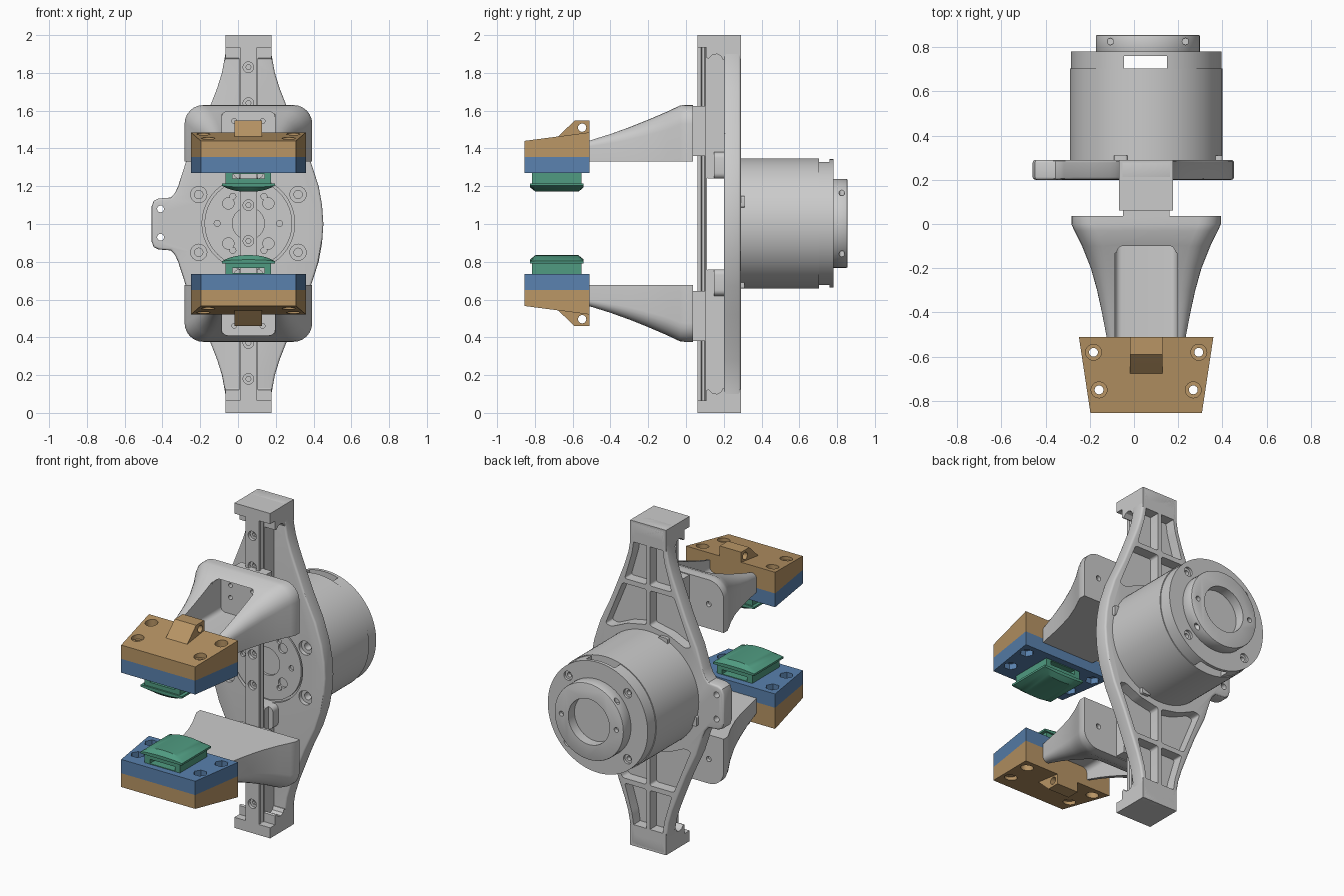
import bpy, bmesh, math
from mathutils import Vector

if "Cube" in bpy.data.objects:
    bpy.data.objects.remove(bpy.data.objects["Cube"])

CX, ZC = 0.055, 1.003   # shared centre line of motor, rail and jaws


def mesh_object(name, bm):
    bmesh.ops.recalc_face_normals(bm, faces=bm.faces)
    me = bpy.data.meshes.new(name)
    bm.to_mesh(me)
    bm.free()
    ob = bpy.data.objects.new(name, me)
    bpy.context.collection.objects.link(ob)
    return ob


def prism(name, pts, axis, a, b, r=0):
    """Extrude a 2D profile along an axis; r rounds the profile corners."""
    put = {'x': lambda p, t: (t, p[0], p[1]), 'y': lambda p, t: (p[0], t, p[1]),
           'z': lambda p, t: (p[0], p[1], t)}[axis]
    bm = bmesh.new()
    lo = [bm.verts.new(put(p, a)) for p in pts]
    hi = [bm.verts.new(put(p, b)) for p in pts]
    bm.faces.new(lo)
    bm.faces.new(hi)
    n = len(pts)
    for i in range(n):
        bm.faces.new((lo[i], lo[(i + 1) % n], hi[(i + 1) % n], hi[i]))
    if r:
        bmesh.ops.recalc_face_normals(bm, faces=bm.faces)
        sides = [bm.edges.get((lo[i], hi[i])) for i in range(n)]
        bmesh.ops.bevel(bm, geom=sides, offset=r, segments=5, profile=0.5,
                        affect='EDGES', clamp_overlap=True)
    return mesh_object(name, bm)


def box(name, x0, x1, y0, y1, z0, z1, r=0, axis='y'):
    q = {'x': (y0, y1, z0, z1, x0, x1), 'y': (x0, x1, z0, z1, y0, y1),
         'z': (x0, x1, y0, y1, z0, z1)}[axis]
    return prism(name, [(q[0], q[2]), (q[1], q[2]), (q[1], q[3]), (q[0], q[3])],
                 axis, q[4], q[5], r)


def cyl(name, u, v, r, axis, a, b, n=24):
    pts = [(u + r * math.cos(2 * math.pi * i / n), v + r * math.sin(2 * math.pi * i / n)) for i in range(n)]
    return prism(name, pts, axis, a, b)


def loft(name, rings):
    bm = bmesh.new()
    rows = [[bm.verts.new(p) for p in ring] for ring in rings]
    n = len(rows[0])
    for s, t in zip(rows, rows[1:]):
        for i in range(n):
            bm.faces.new((s[i], s[(i + 1) % n], t[(i + 1) % n], t[i]))
    bm.faces.new(rows[0])
    bm.faces.new(rows[-1])
    return mesh_object(name, bm)


def cut(ob, cutters):
    for c in cutters:
        c.hide_render = True
        m = ob.modifiers.new('cut', 'BOOLEAN')
        m.operation, m.solver, m.object = 'DIFFERENCE', 'EXACT', c
    bpy.context.view_layer.update()
    dg = bpy.context.evaluated_depsgraph_get()
    me = bpy.data.meshes.new_from_object(ob.evaluated_get(dg))
    ob.modifiers.clear()
    ob.data = me
    for c in cutters:
        bpy.data.objects.remove(c)


def polar(r, n, start=0.0):
    for i in range(n):
        a = start + 2 * math.pi * i / n
        yield CX + r * math.cos(a), ZC + r * math.sin(a)


# frame plate with side ear, rear pockets and front holes
wing = [(.12, 2.0), (.122, 1.9), (.14, 1.8), (.165, 1.72), (.2, 1.63), (.26, 1.48), (.33, 1.33), (.372, 1.2)]
right = [(CX + w, z) for w, z in wing] + [(CX + .39, 1.1), (CX + .397, 1.0), (CX + .39, .9)] + \
        [(CX + w, 2 - z) for w, z in reversed(wing)]
ear = [(-.333, 1.165), (-.355, 1.14), (-.42, 1.135), (-.447, 1.122), (-.458, 1.09)]
left = [(CX - w, 2 - z) for w, z in wing[:]] + [(x, 2 - z) for x, z in ear] + ear[::-1] + \
       [(CX - w, z) for w, z in reversed(wing)]
plate = prism('frame_plate', right + left, 'y', .2, .29)
bev = plate.modifiers.new('bevel', 'BEVEL')
bev.width, bev.segments, bev.limit_method, bev.angle_limit = .012, 3, 'ANGLE', 1.0
holes = []
for sx in (-1, 1):
    for sz in (-1, 1):
        for poly in ([(.012, 1.93), (.09, 1.93), (.11, 1.8), (.16, 1.63), (.012, 1.63)],
                     [(.012, 1.6), (.175, 1.6), (.29, 1.32), (.25, 1.31), (.14, 1.36), (.012, 1.385)]):
            holes.append(prism('c', [(CX + sx * x, 1 + sz * (z - 1)) for x, z in poly], 'y', .225, .35, .014))
        x, z = CX + sx * .263, ZC + sz * .153
        holes += [cyl('c', x, z, .043, 'y', .1, .225), cyl('c', x, z, .022, 'y', .1, .27)]
for z in (.93, 1.08):
    holes.append(cyl('c', -.41, z, .018, 'y', .1, .4))
holes.append(cyl('c', CX, ZC, .245, 'y', .1, .22, 64))
cut(plate, holes)

# drilled disc seen through the front of the plate
disc = cyl('front_disc', CX, ZC, .232, 'y', .205, .25, 64)
cut(disc, [cyl('c', x, z, .03, 'y', .1, .235) for x, z in polar(.15, 4, math.pi / 4)] +
    [cyl('c', x, z, .016, 'y', .1, .235) for x, z in polar(.165, 6)] +
    [cyl('c', CX, ZC, .085, 'y', .1, .235, 40)])

# hooked end blocks, rail supports and end stops
for s, tag in ((1, 'top'), (-1, 'bottom')):
    prof = [(.06, 2), (.29, 2), (.29, 1.87), (.195, 1.87), (.185, 1.89), (.165, 1.9), (.14, 1.895),
            (.12, 1.875), (.108, 1.88), (.108, 1.935), (.06, 1.935)]
    prism(tag + '_end_block', [(y, 1 + s * (z - 1)) for y, z in prof], 'x', CX - .122, CX + .122)
    z0, z1 = sorted((1 + s * .24, 1 + s * .92))
    box(tag + '_rail_support', CX - .05, CX + .05, .108, .21, z0, z1, .012, 'x')
    z0, z1 = sorted((1 + s * .24, 1 + s * .38))
    box(tag + '_end_stop', CX - .08, CX + .08, .147, .205, z0, z1, .03)

# grooved guide rail
half = [(.045, .06), (.045, .08), (.034, .085), (.034, .097), (.045, .102), (.045, .11)]
rail = prism('guide_rail', [(CX + x, y) for x, y in half] + [(CX - x, y) for x, y in half[::-1]], 'z', .065, 1.935)
cut(rail, [f for z in (.18, .37, .91, 1.10, 1.64, 1.83) for f in
           (cyl('c', CX, z, .028, 'y', 0, .08), cyl('c', CX, z, .014, 'y', 0, .1, 6))])

# motor: body, slotted rear ring and hollow end cap
cyl('motor_body', CX, ZC, .345, 'y', .28, .703, 96)
for x, z in polar(.335, 4, math.pi / 2 + .35):
    box('motor_mount_lug', x - .03, x + .03, .28, .31, z - .03, z + .03, .01)
ring = cyl('motor_rear_ring', CX, ZC, .34, 'y', .703, .78, 96)
cut(ring, [box('c', -.045, .15, .69, .76, .5, 1.5)] +
    [f for x, z in polar(.287, 4, math.pi / 4) for f in
     (cyl('c', x, z, .028, 'y', .765, .9), cyl('c', x, z, .014, 'y', .74, .9))])
cap = cyl('motor_end_cap', CX + .008, ZC, .235, 'y', .775, .855, 80)
bev = cap.modifiers.new('bevel', 'BEVEL')
bev.width, bev.segments, bev.limit_method, bev.angle_limit = .006, 2, 'ANGLE', 1.0
cap_cuts = [cyl('c', CX + .008, ZC, .14, 'y', .795, .95, 64)]
for sx in (-1, 1):
    for z0, z1 in ((.7, .86), (1.15, 1.3)):
        cap_cuts.append(cyl('c', CX + .008 + sx * .17, .825, .015, 'z', z0, z1))
    cap_cuts.append(cyl('c', CX + .008 + sx * .187, ZC, .015, 'y', .83, .95))
cut(cap, cap_cuts)

# upper jaw, mirrored to the lower jaw at the end
jaw = []

# arm: a flaring bracket with a channel along its top
spans = [(.037, .338, .30, .1), (0, .338, .30, .1), (-.03, .325, .298, .1), (-.1, .29, .265, .095),
         (-.2, .25, .222, .08), (-.3, .222, .182, .065), (-.4, .2, .146, .048), (-.515, .178, .11, .03)]
rings = []
for y, w, h, c in spans:
    arc = [(w - c + c * math.cos(a), h - c + c * math.sin(a)) for a in [i * math.pi / 12 for i in range(7)]]
    sec = [(w, 0)] + arc + [(-x, z) for x, z in reversed(arc)] + [(-w, 0)]
    rings.append([(CX + x, y, 1.33 + z) for x, z in sec])
arm = loft('upper_arm', rings)
cut(arm, [box('c', CX - .14, CX + .14, -.7, -.045, 1.37, 1.595, .03),
          box('c', CX - .14, CX + .14, -.7, -.13, 1.42, 1.9)] +
    [cyl('c', CX + sx * .075, z, .013, 'y', -.1, -.015, 16) for sx in (-1, 1) for z in (1.47, 1.545)] +
    [cyl('c', CX + sx * .235, 1.48, .016, 'y', .015, .1, 16) for sx in (-1, 1)])
jaw.append(arm)
jaw.append(box('upper_carriage', CX - .105, CX + .105, .03, .102, 1.36, 1.625))

# finger blocks: tapered tan clamp with tab, blue holder
bolts = [(CX - .238, -.58), (CX + .238, -.58), (CX - .213, -.75), (CX + .213, -.75)]
clamp = prism('upper_clamp_block', [(-.855, 1.355), (-.511, 1.355), (-.511, 1.485), (-.855, 1.44)], 'x', CX - 1, CX + 1)
for v in clamp.data.vertices:
    v.co.x = CX + (v.co.x - CX) * (.252 + .052 * (v.co.y + .855) / .344)
cut(clamp, [f for x, y in bolts for f in (cyl('c', x, y, .036, 'z', 1.43, 1.6), cyl('c', x, y, .02, 'z', 1.3, 1.6))])
tab = prism('upper_clamp_tab', [(-.69, 1.45), (-.511, 1.45), (-.511, 1.547), (-.59, 1.547), (-.675, 1.465)],
            'x', CX - .073, CX + .073)
cut(tab, [cyl('c', -.55, 1.51, .022, 'x', -.5, .5)])
holder = prism('upper_pad_holder', [(CX - .252, -.855), (CX + .252, -.855), (CX + .304, -.511), (CX - .304, -.511)],
               'z', 1.27, 1.355)
cut(holder, [f for x, y in bolts for f in (cyl('c', x, y, .04, 'z', 1.2, 1.305, 6), cyl('c', x, y, .02, 'z', 1.2, 1.4))])

# green pad: domed, chamfered tip on a slotted stem
stem = box('upper_pad_stem', CX - .12, CX + .12, -.815, -.552, 1.205, 1.275)
cut(stem, [box('c', CX - .085, CX + .085, -1, -.3, 1.24, 1.266)])
rings = []
for y, d, k in ((-.825, .008, 1), (-.822, .012, 1), (-.797, .032, .9), (-.57, .032, .9), (-.545, .012, 1), (-.542, .008, 1)):
    dome = [(-1 + i / 6) for i in range(13)]
    rings.append([(CX + .14, y, 1.215)] + [(CX - .14, y, 1.215)] +
                 [(CX + .14 * u, y, 1.203 - d * (1 - abs(u) ** 2.6)) for u in dome])
pad = loft('upper_grip_pad', rings)
jaw += [clamp, tab, holder, stem, pad]

# colours
for name, col, parts in (('tan', (.48, .30, .13, 1), (clamp, tab)), ('blue', (.10, .22, .42, 1), (holder,)),
                         ('green', (.08, .33, .22, 1), (stem, pad))):
    mat = bpy.data.materials.new(name)
    mat.diffuse_color = col
    mat.use_nodes = True
    mat.node_tree.nodes["Principled BSDF"].inputs["Base Color"].default_value = mat.diffuse_color
    for p in parts:
        p.data.materials.clear()
        p.data.materials.append(mat)

# lower jaw as a mirror of the upper one
for ob in jaw:
    low = ob.copy()
    low.data = ob.data.copy()
    low.name = ob.name.replace('upper', 'lower')
    for v in low.data.vertices:
        v.co.z = 2 * ZC - v.co.z
    low.data.flip_normals()
    bpy.context.collection.objects.link(low)

# smooth shading with sharp edges kept
for ob in bpy.context.collection.objects:
    ob.select_set(True)
    bpy.context.view_layer.objects.active = ob
bpy.ops.object.shade_smooth_by_angle(angle=math.radians(30))
